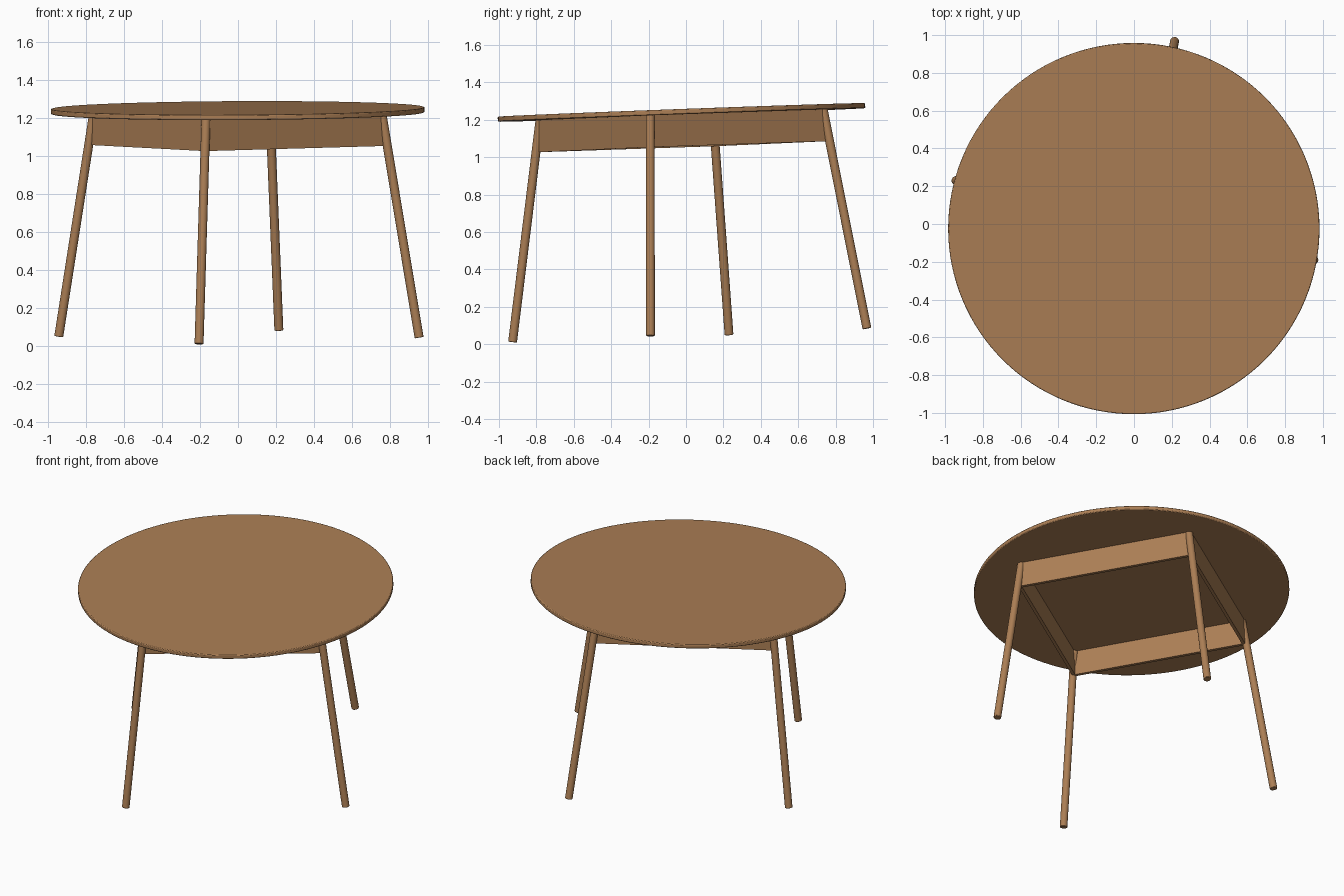
import bpy, math
from mathutils import Vector, Matrix, Euler

if "Cube" in bpy.data.objects:
    bpy.data.objects.remove(bpy.data.objects["Cube"])

wood = bpy.data.materials.new("warm_wood")
wood.diffuse_color = (0.41, 0.21, 0.09, 1)
wood.use_nodes = True
wood.node_tree.nodes["Principled BSDF"].inputs["Base Color"].default_value = wood.diffuse_color

# The whole table leans slightly; parts are built upright, then placed by TILT
TILT = (Matrix.Translation((0.005, 0.02, 0.048))
        @ Euler((0.037, -0.005, 0)).to_matrix().to_4x4())
TURN = math.radians(12.5)            # leg pattern is turned off the axes
UNDER = 1.179                        # height of tabletop underside
THICK = 0.027


def finish(name, local, bevel=0.0):
    ob = bpy.context.object
    ob.name = name
    ob.data.materials.append(wood)
    ob.matrix_world = TILT @ local
    bpy.ops.object.shade_smooth_by_angle(angle=math.radians(35))
    if bevel:
        m = ob.modifiers.new("soft_edge", 'BEVEL')
        m.width, m.segments = bevel, 2
        m.limit_method = 'ANGLE'
    return ob


def polar(r, a, z):
    return Vector((r * math.cos(a), r * math.sin(a), z))


# Round tabletop
bpy.ops.mesh.primitive_cylinder_add(vertices=128, radius=0.983, depth=THICK)
finish("tabletop", Matrix.Translation((0, 0, UNDER + THICK / 2)), 0.005)

for i, side in enumerate(("right", "back", "left", "front")):
    a = i * math.pi / 2 - TURN
    # Splayed round leg
    top, foot = polar(0.776, a, UNDER + 0.002), polar(0.971, a, 0)
    axis = top - foot
    bpy.ops.mesh.primitive_cylinder_add(vertices=32, radius=0.0235, depth=axis.length)
    rot = axis.to_track_quat('Z', 'Y').to_matrix().to_4x4()
    finish(side + "_leg", Matrix.Translation((top + foot) / 2) @ rot, 0.003)

    # Apron board running to the next leg
    z0, z1 = 1.009, UNDER + 0.001
    p, q = polar(0.786, a, 0), polar(0.786, a + math.pi / 2, 0)
    mid = (p + q) / 2 + Vector((0, 0, (z0 + z1) / 2))
    bpy.ops.mesh.primitive_cube_add(size=1)
    size = Matrix.Diagonal(((q - p).length, 0.02, z1 - z0, 1))
    bpy.context.object.data.transform(size)
    heading = math.atan2(q.y - p.y, q.x - p.x)
    finish("apron_" + side, Matrix.Translation(mid) @ Matrix.Rotation(heading, 4, 'Z'))
